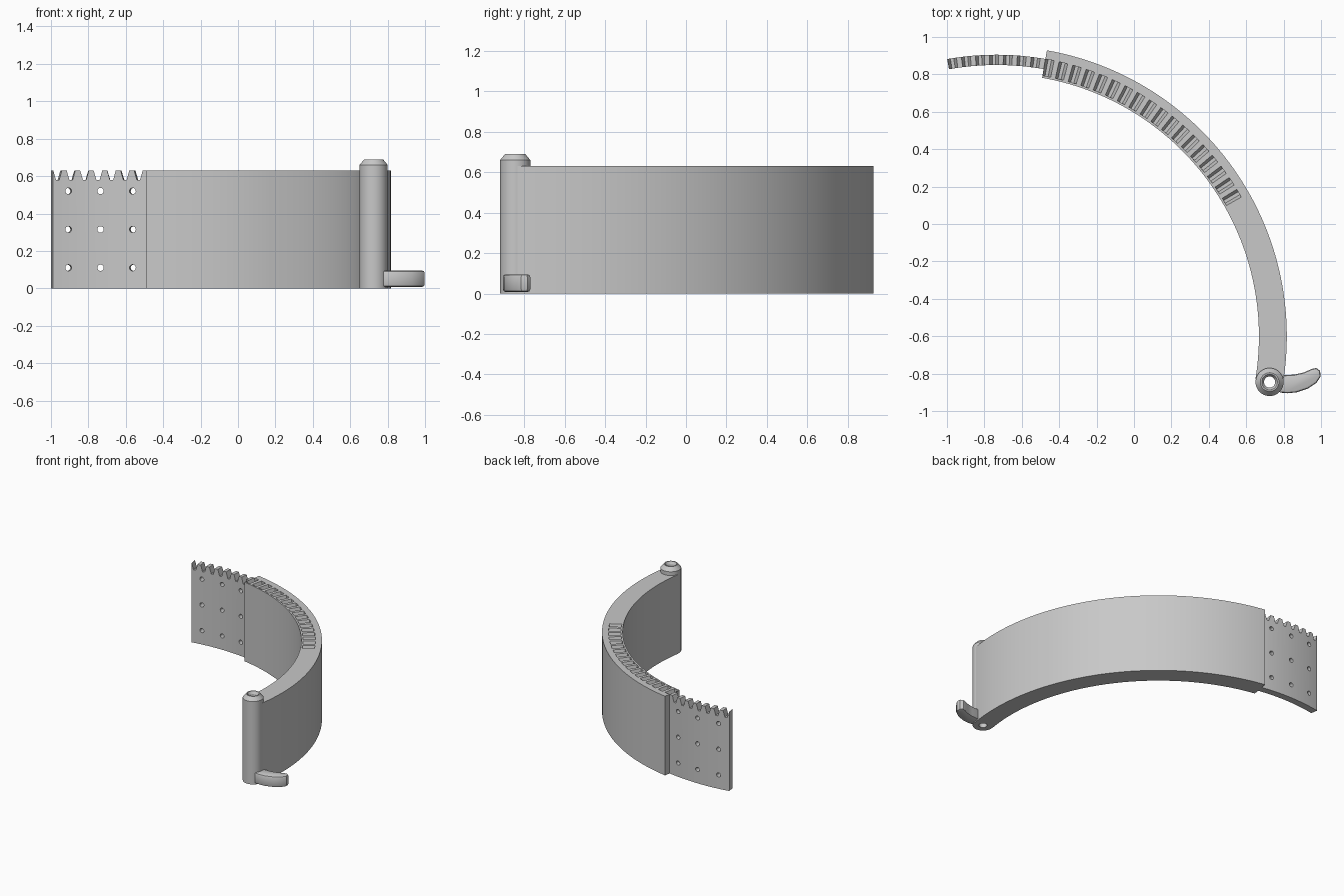
import bpy, bmesh, math
from mathutils import Vector, Matrix

if "Cube" in bpy.data.objects:
    bpy.data.objects.remove(bpy.data.objects["Cube"])

CENTRE = Vector((-0.735, -0.6, 0))    # axis of the big arc
PIN = Vector((0.725, -0.845, 0))      # axis of the hinge pin
HEIGHT = 0.63
PITCH = 20 / 7                        # degrees per rack tooth
FIRST_VALLEY = 99.1

grey = bpy.data.materials.new("light grey")
grey.use_nodes = True
grey.diffuse_color = (0.58, 0.58, 0.58, 1)
grey.node_tree.nodes["Principled BSDF"].inputs["Base Color"].default_value = grey.diffuse_color


def finish(name, bm):
    bmesh.ops.recalc_face_normals(bm, faces=bm.faces)
    mesh = bpy.data.meshes.new(name)
    bm.to_mesh(mesh)
    bm.free()
    mesh.materials.append(grey)
    obj = bpy.data.objects.new(name, mesh)
    bpy.context.collection.objects.link(obj)
    return obj


def activate(obj):
    bpy.ops.object.select_all(action='DESELECT')
    obj.select_set(True)
    bpy.context.view_layer.objects.active = obj


def smooth(obj):
    activate(obj)
    bpy.ops.object.shade_smooth_by_angle(angle=math.radians(30))


def cut(obj, cutter):
    cutter.hide_render = True
    mod = obj.modifiers.new("cut", 'BOOLEAN')
    mod.operation = 'DIFFERENCE'
    mod.solver = 'EXACT'
    mod.object = cutter
    activate(obj)
    bpy.ops.object.modifier_apply(modifier=mod.name)
    bpy.data.objects.remove(cutter)


def polar(radius, degrees, z):
    a = math.radians(degrees)
    return CENTRE + Vector((radius * math.cos(a), radius * math.sin(a), z))


def loft(bm, rings):
    """Skin matching closed rings of points and cap both ends."""
    rows = [[bm.verts.new(p) for p in ring] for ring in rings]
    n = len(rows[0])
    for a, b in zip(rows, rows[1:]):
        for i in range(n):
            bm.faces.new((a[i], a[(i + 1) % n], b[(i + 1) % n], b[i]))
    bm.faces.new(rows[0])
    bm.faces.new(rows[-1])


def arc_wall(name, r0, r1, a0, a1, steps):
    bm = bmesh.new()
    angles = [a0 + (a1 - a0) * i / steps for i in range(steps + 1)]
    loft(bm, [[polar(r0, a, 0), polar(r1, a, 0), polar(r1, a, HEIGHT), polar(r0, a, HEIGHT)]
              for a in angles])
    return finish(name, bm)


def valley_cutter(r0, r1, numbers):
    """Tapered gaps between rack teeth."""
    bm = bmesh.new()
    floor, top = HEIGHT - 0.05, HEIGHT + 0.02
    for k in numbers:
        mid = FIRST_VALLEY - k * PITCH
        loft(bm, [[polar(r, mid - 0.12 * PITCH, floor), polar(r, mid + 0.12 * PITCH, floor),
                   polar(r, mid + 0.4 * PITCH, top), polar(r, mid - 0.4 * PITCH, top)]
                  for r in (r0, r1)])
    return finish("valley_cutter", bm)


def hole_cutter(radius, depth, matrices, sides):
    bm = bmesh.new()
    for m in matrices:
        bmesh.ops.create_cone(bm, cap_ends=True, segments=sides, radius1=radius,
                              radius2=radius, depth=depth, matrix=m)
    return finish("hole_cutter", bm)


# Thick curved body with a sunken rack along its top
body = arc_wall("curved_body", 1.403, 1.552, -9.5, 80, 72)
cut(body, valley_cutter(1.415, 1.505, range(7, 25)))
cut(body, hole_cutter(0.06, 2, [Matrix.Translation(PIN)], 32))
smooth(body)

# Thin toothed end plate with a grid of radial holes
plate = arc_wall("toothed_plate", 1.45, 1.505, 80, 100.1, 18)
cut(plate, valley_cutter(1.4, 1.55, range(7)))
holes = []
for angle in (83.2, 90, 96.8):
    for z in (0.11, 0.315, 0.52):
        direction = polar(1, angle, 0) - CENTRE
        turn = direction.to_track_quat('Z', 'Y').to_matrix().to_4x4()
        holes.append(Matrix.Translation(polar(1.478, angle, z)) @ turn)
cut(plate, hole_cutter(0.017, 0.2, holes, 16))
smooth(plate)

# Hollow hinge pin with a chamfered head
profile = [(0.03, 0), (0.075, 0), (0.075, 0.66), (0.05, 0.69), (0.042, 0.69), (0.03, 0.67)]
bm = bmesh.new()
ring = [bm.verts.new(PIN + Vector((r, 0, z))) for r, z in profile]
edges = [bm.edges.new((ring[i], ring[(i + 1) % len(ring)])) for i in range(len(ring))]
bmesh.ops.spin(bm, geom=ring + edges, cent=PIN, axis=(0, 0, 1), angle=math.tau, steps=40)
bmesh.ops.remove_doubles(bm, verts=bm.verts, dist=0.0005)
smooth(finish("hinge_pin", bm))

# Curved thumb lever at the foot of the pin
outline = [(0.77, -0.9), (0.82, -0.905), (0.87, -0.9), (0.93, -0.88), (0.975, -0.85), (0.998, -0.815),
           (0.995, -0.785), (0.975, -0.77), (0.95, -0.775), (0.91, -0.793), (0.86, -0.805), (0.77, -0.81)]
bm = bmesh.new()
loft(bm, [[Vector((x, y, z)) for x, y in outline] for z in (0.008, 0.095)])
lever = finish("thumb_lever", bm)
bevel = lever.modifiers.new("soft_rim", 'BEVEL')
bevel.width = 0.013
bevel.segments = 2
bevel.limit_method = 'ANGLE'
bevel.angle_limit = math.radians(60)
activate(lever)
bpy.ops.object.modifier_apply(modifier=bevel.name)
smooth(lever)
